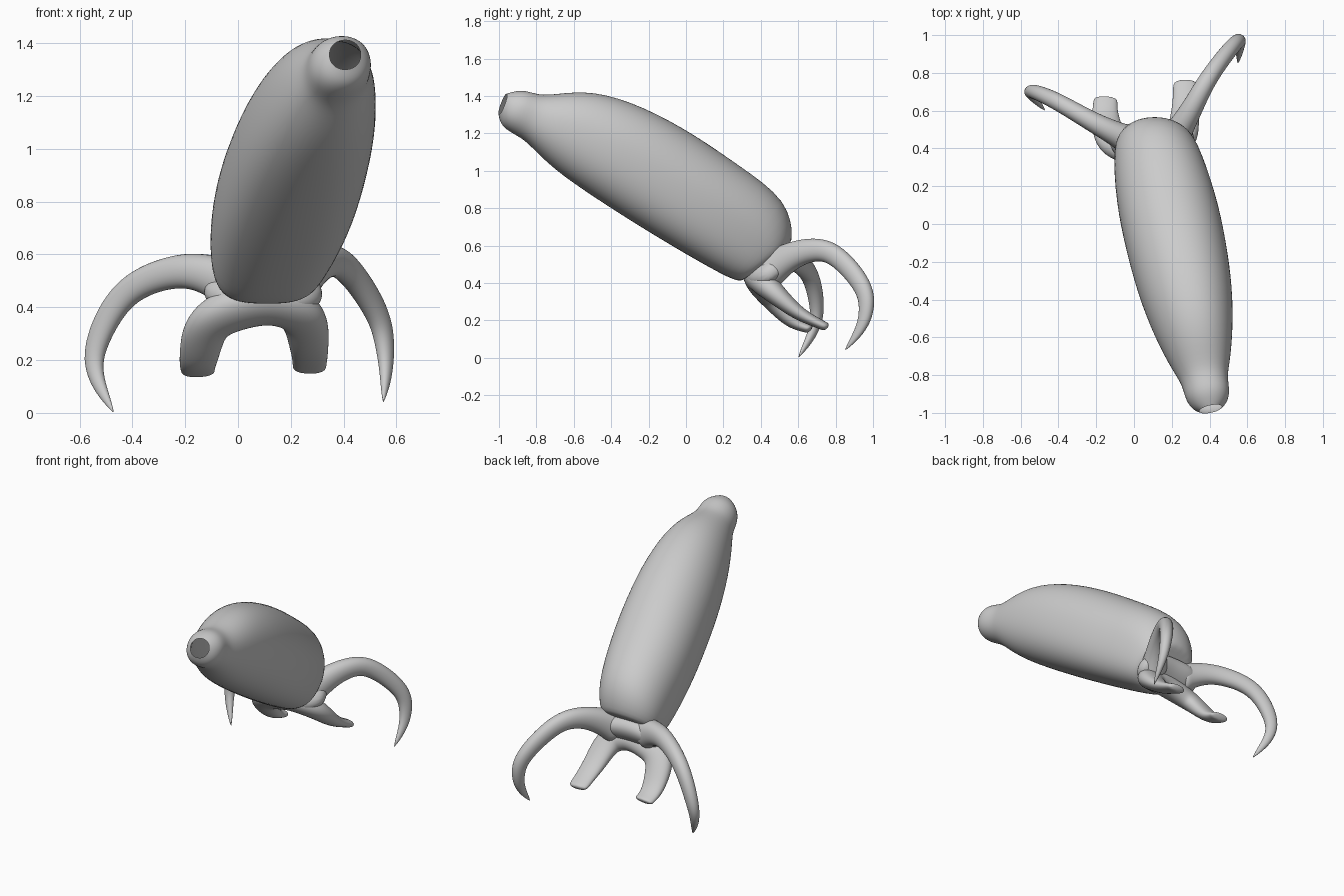
import bpy, bmesh, math
from mathutils import Vector

cube = bpy.data.objects.get("Cube")
if cube:
    bpy.data.objects.remove(cube, do_unlink=True)

grey = bpy.data.materials.new("plain_grey")
grey.use_nodes = True
colour = (0.6, 0.6, 0.6, 1)
grey.diffuse_color = colour
grey.node_tree.nodes["Principled BSDF"].inputs["Base Color"].default_value = colour


def section(centre, side, up, sides, upper_power, lower_power):
    """Ring spanned by two half-axis vectors, squareness set above and below."""
    ring = []
    for i in range(sides):
        angle = math.tau * (i + 0.5) / sides
        across, along = math.cos(angle), math.sin(angle)
        exponent = 2 / (upper_power if along > 0 else lower_power)
        ring.append(centre
                    + side * math.copysign(abs(across) ** exponent, across)
                    + up * math.copysign(abs(along) ** exponent, along))
    return ring


def loft(name, rings, cap_start=True):
    """Skin a list of rings and smooth the result."""
    bm = bmesh.new()
    loops = [[bm.verts.new(point) for point in ring] for ring in rings]
    for first, second in zip(loops, loops[1:]):
        for i in range(len(first)):
            bm.faces.new((first[i - 1], first[i], second[i], second[i - 1]))
    if cap_start:
        bm.faces.new(loops[0][::-1])
    bm.faces.new(loops[-1])
    bmesh.ops.recalc_face_normals(bm, faces=bm.faces)
    for face in bm.faces:
        face.smooth = True
    mesh = bpy.data.meshes.new(name)
    bm.to_mesh(mesh)
    bm.free()
    mesh.materials.append(grey)
    obj = bpy.data.objects.new(name, mesh)
    bpy.context.collection.objects.link(obj)
    subdivision = obj.modifiers.new("smooth", "SUBSURF")
    subdivision.levels = subdivision.render_levels = 2


def spline(points, steps=3):
    """Smooth curve passing through all the given points."""
    points = [Vector(point) for point in points]
    padded = [points[0]] + points + [points[-1]]
    curve = []
    for before, start, end, after in zip(padded, padded[1:], padded[2:], padded[3:]):
        for step in range(steps):
            t = step / steps
            curve.append(start + t / 2 * (
                end - before
                + t * (2 * before - 5 * start + 4 * end - after)
                + t * t * (3 * start - before - 3 * end + after)))
    return curve + [points[-1]]


def limb(name, points, width_rule, depth_rule, flat_axis, axis_is_width, sides=8):
    """Tube along a curve; flat_axis stays fixed as its width or depth direction."""
    path = spline(points)
    last = len(path) - 1
    fixed = Vector(flat_axis).normalized()
    rings = []
    for i, centre in enumerate(path):
        tangent = path[min(i + 1, last)] - path[max(i - 1, 0)]
        other = tangent.cross(fixed).normalized()
        wide, deep = (fixed, other) if axis_is_width else (other, fixed)
        t = i / last
        rings.append(section(centre, wide * width_rule(t), deep * depth_rule(t),
                             sides, 2.2, 2.2))
    loft(name, rings)


# Body, from the open mouth to the tail:
# belly y, belly z, height, half width, lean of the section in degrees
stations = [
    (-1, 1.3, 0.12, 0.06, 20),
    (-0.99, 1.25, 0.18, 0.09, 18),
    (-0.95, 1.21, 0.24, 0.12, 20),
    (-0.87, 1.17, 0.25, 0.12, 20),
    (-0.81, 1.11, 0.32, 0.15, 20),
    (-0.7, 1, 0.48, 0.2, 25),
    (-0.5, 0.86, 0.56, 0.25, 29),
    (-0.25, 0.7, 0.58, 0.27, 31),
    (0, 0.55, 0.56, 0.27, 30),
    (0.25, 0.41, 0.53, 0.23, 35),
    (0.3, 0.41, 0.35, 0.19, 52),
]
rings = []
for belly_y, belly_z, height, half_width, lean in stations:
    lean = math.radians(lean)
    up = Vector((0, math.sin(lean), math.cos(lean))) * height / 2
    centre = Vector((0, belly_y, belly_z)) + up
    centre.x = 0.2 - 0.21 * centre.y
    turn = 0.2 * max(0, -centre.y)
    belly_power = 2.6 + 0.5 * centre.y
    rings.append(section(centre, Vector((half_width, half_width * turn, 0)),
                         up, 20, 2.1, belly_power))
# Smaller ring inside the tail edge keeps the end flat
rings.append([point.lerp(centre, 0.2) for point in rings[-1]])
loft("body", rings, cap_start=False)


def hump(t):
    """Zero at both ends of a limb and one in the middle."""
    return max(0, math.sin(math.pi * t))


# Flattened hub under the tail that joins the limbs
limb("hub", [(-0.13, 0.45, 0.47), (0.1, 0.42, 0.47), (0.32, 0.46, 0.46)],
     lambda t: 0.04 + 0.09 * hump(t) ** 0.4,
     lambda t: 0.03 + 0.05 * hump(t) ** 0.4,
     flat_axis=(0, -0.6, 0.8), axis_is_width=False, sides=12)

# Two stubby legs formed as one flattened arch
limb("leg_arch",
     [(-0.15, 0.67, 0.15), (-0.15, 0.56, 0.2), (-0.1, 0.43, 0.35),
      (0.1, 0.4, 0.42), (0.24, 0.45, 0.37), (0.27, 0.6, 0.24),
      (0.27, 0.76, 0.16)],
     lambda t: 0.066 + 0.04 * hump(t) ** 2,
     lambda t: 0.026 + 0.055 * hump(t) ** 2,
     flat_axis=(0, 0.6, 0.8), axis_is_width=False, sides=10)


def claw_width(t):
    """Flared at the hip, even along the arch, then a sharp point."""
    return 0.05 * (1.02 - t ** 4 + (1 - t) ** 6)


def claw_depth(t):
    return 1.2 * claw_width(t)


# Long arching claws
limb("right_claw",
     [(0, 0.43, 0.48), (-0.2, 0.53, 0.54), (-0.43, 0.66, 0.45),
      (-0.55, 0.7, 0.2), (-0.47, 0.6, 0)],
     claw_width, claw_depth, flat_axis=(0.4, 0.9, 0), axis_is_width=True)
limb("left_claw",
     [(0.2, 0.43, 0.46), (0.3, 0.6, 0.56), (0.4, 0.78, 0.56),
      (0.53, 0.95, 0.37), (0.56, 0.95, 0.19), (0.55, 0.85, 0.04)],
     claw_width, claw_depth, flat_axis=(0.9, -0.5, 0), axis_is_width=True)
